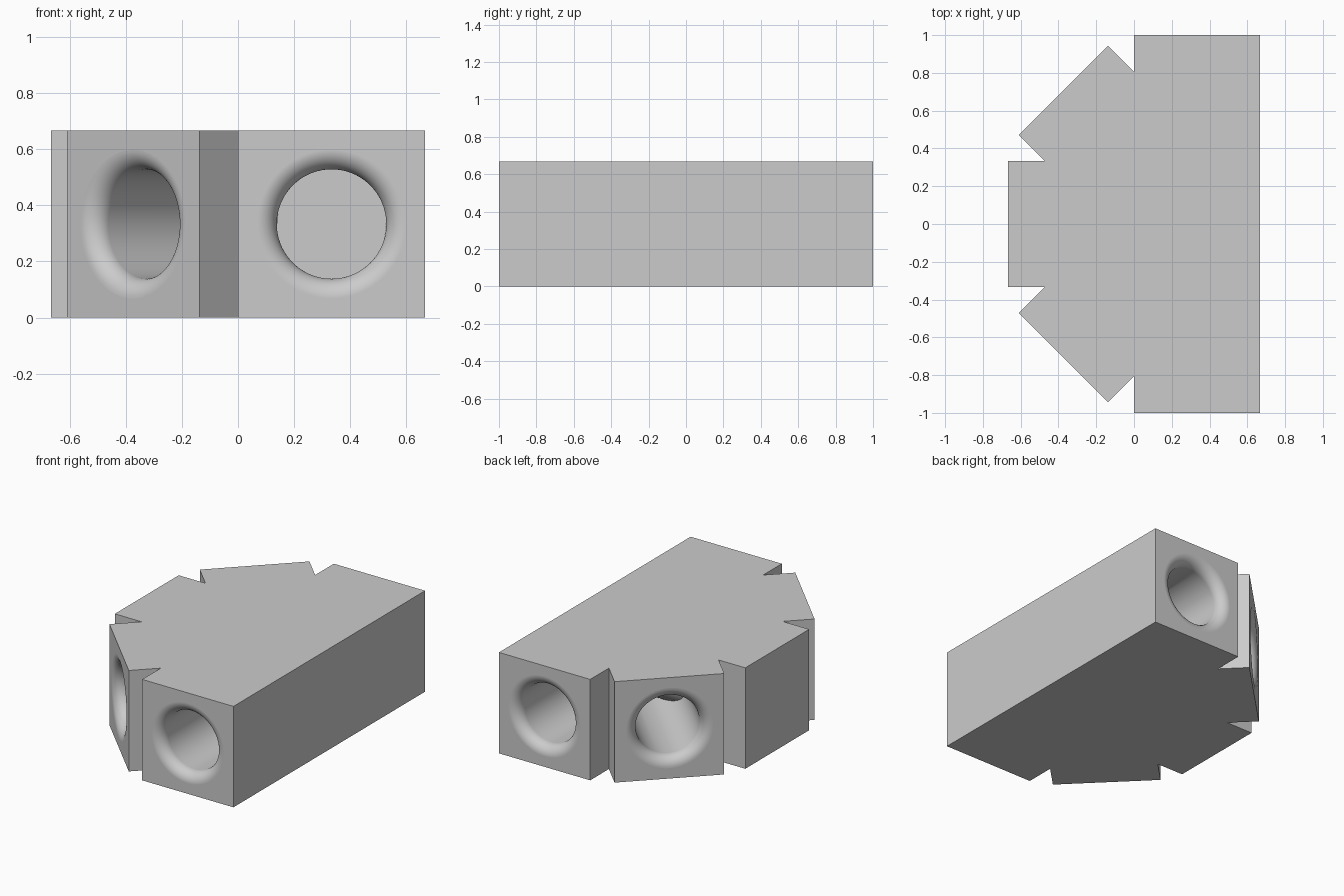
import bpy, bmesh
from math import sin, cos, pi, radians
from mathutils import Matrix, Vector

default = bpy.data.objects.get("Cube")
if default:
    bpy.data.objects.remove(default, do_unlink=True)

HALF = 1 / 3                     # half the width of each square arm
HUB = Vector((HALF, 0, HALF))    # where all tunnels meet
BORE, ROUND = 0.195, 0.07        # tunnel radius and rounding of its mouth

grey = bpy.data.materials.new("grey")
grey.use_nodes = True
colour = (0.6, 0.6, 0.6, 1)
grey.diffuse_color = colour
grey.node_tree.nodes["Principled BSDF"].inputs["Base Color"].default_value = colour


def make_object(name, bm):
    bmesh.ops.recalc_face_normals(bm, faces=bm.faces[:])
    mesh = bpy.data.meshes.new(name)
    bm.to_mesh(mesh)
    bm.free()
    mesh.materials.append(grey)
    obj = bpy.data.objects.new(name, mesh)
    bpy.context.collection.objects.link(obj)
    return obj


def make_block():
    # Outline of five square arms fanned around the hub, mirrored in y
    s = HALF * 2 ** 0.5
    d = 0.5 ** 0.5
    half = [(2 * HALF, 1), (0, 1), (0, HALF + s),
            (HALF - d + HALF * d, d + HALF * d),
            (HALF - d - HALF * d, d - HALF * d),
            (-s, HALF), (-2 * HALF, HALF)]
    outline = half + [(x, -y) for x, y in reversed(half)]
    bm = bmesh.new()
    face = bm.faces.new([bm.verts.new((x, y, 0)) for x, y in outline])
    top = bmesh.ops.extrude_face_region(bm, geom=[face])
    verts = [v for v in top["geom"] if isinstance(v, bmesh.types.BMVert)]
    bmesh.ops.translate(bm, verts=verts, vec=(0, 0, 2 * HALF))
    return make_object("tunnel_block", bm)


def make_cutter(angle, sides=96, steps=12):
    # Lathed bore with a rounded, flaring mouth, pointing out at the angle
    profile = [(0, BORE)]
    for i in range(steps + 1):
        a = pi / 2 * i / steps
        profile.append((1 - ROUND + ROUND * sin(a), BORE + ROUND - ROUND * cos(a)))
    profile.append((1.02, BORE + ROUND))
    bm = bmesh.new()
    rings = [[bm.verts.new((dist, r * cos(2 * pi * k / sides), r * sin(2 * pi * k / sides)))
              for k in range(sides)] for dist, r in profile]
    for a, b in zip(rings, rings[1:]):
        for k in range(sides):
            n = (k + 1) % sides
            bm.faces.new((a[k], a[n], b[n], b[k]))
    bm.faces.new(rings[0])
    bm.faces.new(rings[-1])
    bm.transform(Matrix.Translation(HUB) @ Matrix.Rotation(radians(angle), 4, "Z"))
    cutter = make_object("tunnel_cutter", bm)
    cutter.hide_render = True
    return cutter


block = make_block()
bpy.context.view_layer.objects.active = block

# Five tunnels, one out through each arm
for angle in range(90, 271, 45):
    cutter = make_cutter(angle)
    cut = block.modifiers.new("tunnel", "BOOLEAN")
    cut.operation = "DIFFERENCE"
    cut.solver = "EXACT"
    cut.object = cutter
    bpy.ops.object.modifier_apply(modifier=cut.name)
    bpy.data.objects.remove(cutter, do_unlink=True)

# Smooth tunnels and mouths, crisp block corners
for obj in bpy.context.selected_objects:
    obj.select_set(False)
block.select_set(True)
bpy.ops.object.shade_smooth_by_angle(angle=radians(30))
weighted = block.modifiers.new("even_shading", "WEIGHTED_NORMAL")
weighted.keep_sharp = True
